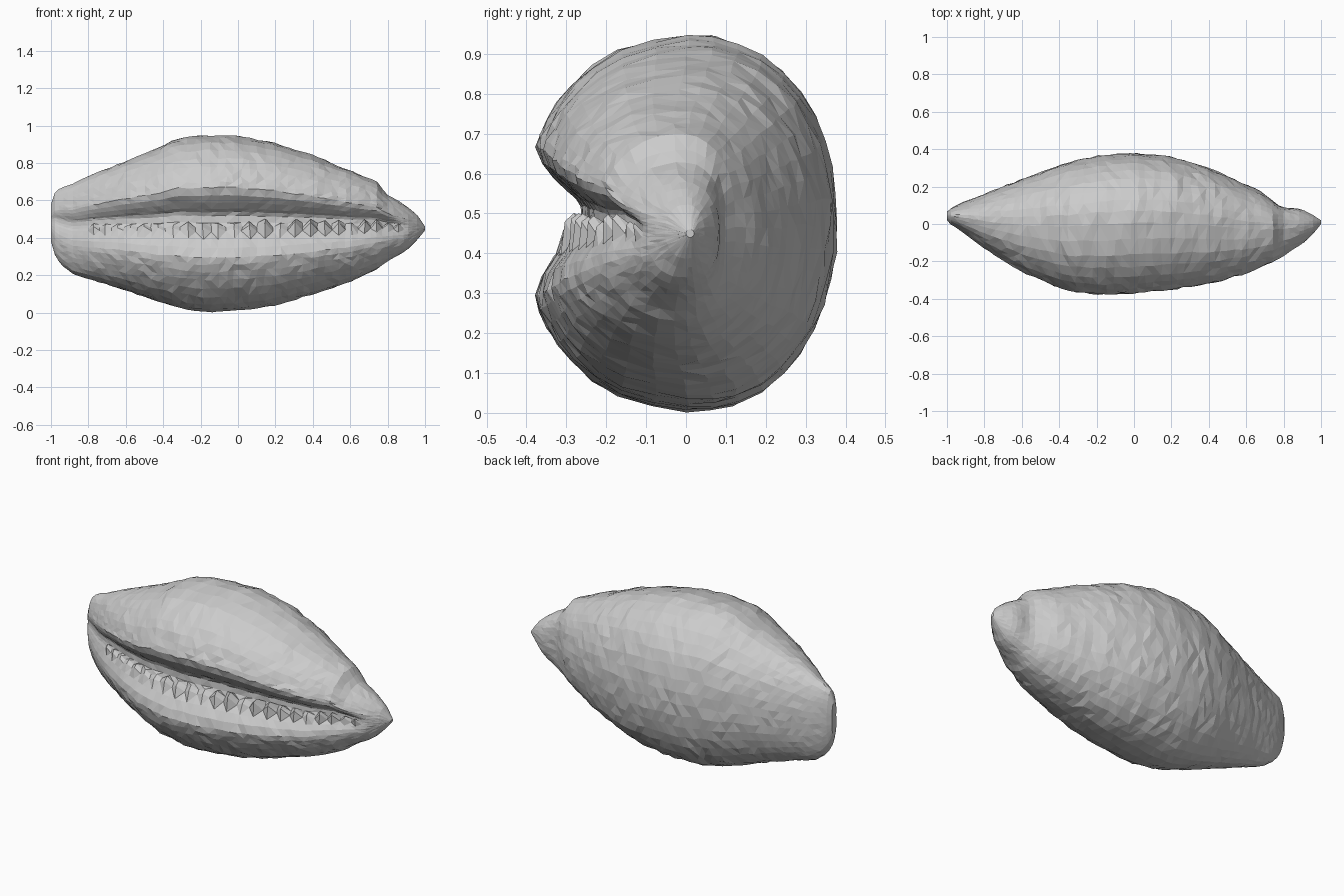
import bpy, bmesh, math, random
from mathutils import Vector

if "Cube" in bpy.data.objects:
    bpy.data.objects.remove(bpy.data.objects["Cube"])

random.seed(4)

# Stations along the shell: x, bottom z, top z, front y, back y
STATIONS = [
    (-1.00, .38, .58, .02, .065), (-.985, .32, .635, .00, .08), (-.95, .26, .665, -.02, .10),
    (-.88, .205, .69, -.07, .13), (-.80, .18, .73, -.13, .16), (-.60, .12, .81, -.255, .24),
    (-.40, .05, .89, -.34, .315), (-.33, .03, .93, -.36, .335), (-.18, .003, .945, -.375, .365),
    (0, .012, .943, -.37, .38), (.20, .04, .905, -.35, .36), (.40, .10, .84, -.32, .30),
    (.60, .165, .76, -.265, .21), (.74, .23, .70, -.205, .145), (.79, .27, .635, -.175, .125),
    (.90, .33, .57, -.11, .08), (.96, .39, .52, -.05, .045), (1.0, .44, .46, .00, .02)]

# Upper half of the cross-section: front-to-back, height (both -1..1)
HALF = [(-.70, .04), (-.73, .09), (-.79, .13), (-.88, .21), (-.965, .30), (-1, .40), (-.93, .55),
        (-.76, .74), (-.45, .92), (0, 1), (.34, .965), (.64, .81), (.85, .58), (.965, .30), (1, 0)]
SLIT = 5          # the first points of HALF lie inside the aperture


def station(x):
    for a, b in zip(STATIONS, STATIONS[1:]):
        if x <= b[0]:
            t = (x - a[0]) / (b[0] - a[0])
            return [p + (q - p) * t for p, q in zip(a[1:], b[1:])]
    return STATIONS[-1][1:]


def refine(pts):
    """Insert one smooth point between neighbours on the outer shell."""
    out = []
    for i, p in enumerate(pts):
        out.append((p, i < SLIT))
        if SLIT <= i < len(pts) - 1:
            a, d = pts[i - 1], pts[i + 2] if i + 2 < len(pts) else (.965, -.3)
            q = pts[i + 1]
            out.append((tuple((9 * (p[k] + q[k]) - a[k] - d[k]) / 16 for k in (0, 1)), False))
    return out


upper = refine(HALF)
section = [(u, v, s, 1) for (u, v), s in upper]
section += [(u, -v, s, -1) for (u, v), s in reversed(upper[:-1])]

bm = bmesh.new()
rings = []
N = 60
for i in range(N):
    # rings crowd together towards both tips
    s = -1 + 2 * i / (N - 1)
    x = .6 * s + .4 * math.sin(s * math.pi / 2)
    zb, zt, yf, yb = station(x)
    open_ = max(0, min(1, (.93 - x) / .12, (x + 1.04) / .06))
    tooth = random.uniform(.02, .06) if i % 2 and -.8 < x < .87 else 0
    if x < 0:
        tooth *= .6
    ring = []
    for u, v, inside, side in section:
        if u < 0:
            # close the aperture near the tips
            full = -math.sqrt(max(0, 1 - v * v))
            u = full + (u - full) * open_
        y = (yf + yb) / 2 + u * (yb - yf) / 2
        z = (zb + zt) / 2 + v * (zt - zb) / 2
        if abs(v) < .5 and u < 0:
            z += .025 * (1 - abs(v) / .5) * open_
        # pointed teeth along the lower lip
        if inside and side < 0 and .06 < abs(v) < .15:
            z += tooth * open_ * .8
            y -= tooth * open_ * .4
        # hollow between the body whorl and the tip
        if u > 0:
            y -= .035 * u * (1 - v * v) * math.exp(-((x - .79) / .07) ** 2)
        j = .012 * (yb - yf + .05)
        if inside:
            j *= .5
        ring.append(bm.verts.new(Vector((x + random.uniform(-j, j) * (1 < i < N - 2),
                                         y + random.uniform(-j, j) * .5,
                                         z + random.uniform(-j, j) * .5))))
    rings.append(ring)

for a, b in zip(rings, rings[1:]):
    n = len(a)
    for k in range(n):
        bm.faces.new((a[k], b[k], b[(k + 1) % n], a[(k + 1) % n]))
bm.faces.new(rings[0])
bm.faces.new(rings[-1])
bmesh.ops.triangulate(bm, faces=bm.faces[:])
bmesh.ops.recalc_face_normals(bm, faces=bm.faces[:])

mesh = bpy.data.meshes.new("sea_shell")
bm.to_mesh(mesh)
bm.free()
shell = bpy.data.objects.new("sea_shell", mesh)
bpy.context.collection.objects.link(shell)
